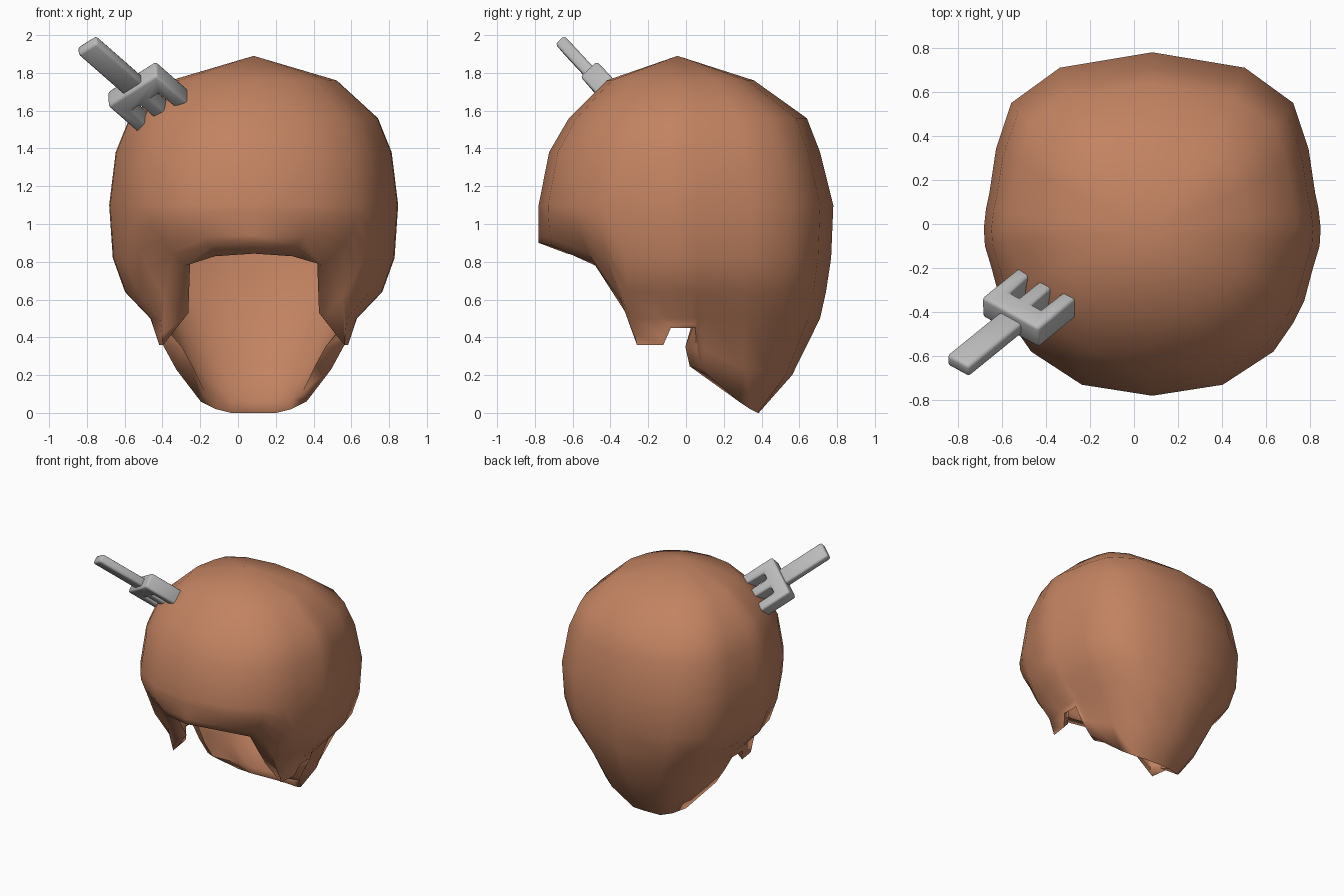
import bpy, bmesh, math
from mathutils import Vector, Matrix

if "Cube" in bpy.data.objects:
    bpy.data.objects.remove(bpy.data.objects["Cube"])


def material(name, rgb):
    m = bpy.data.materials.new(name)
    m.diffuse_color = (*rgb, 1)
    m.use_nodes = True
    m.node_tree.nodes["Principled BSDF"].inputs["Base Color"].default_value = m.diffuse_color
    return m


def finish(bm, name, mat, angle):
    bmesh.ops.recalc_face_normals(bm, faces=bm.faces[:])
    me = bpy.data.meshes.new(name)
    bm.to_mesh(me)
    bm.free()
    ob = bpy.data.objects.new(name, me)
    bpy.context.collection.objects.link(ob)
    me.materials.append(mat)
    bpy.ops.object.select_all(action='DESELECT')
    ob.select_set(True)
    bpy.context.view_layer.objects.active = ob
    bpy.ops.object.shade_smooth_by_angle(angle=math.radians(angle))
    return ob


brown = material("hair_brown", (0.54, 0.225, 0.12))
grey = material("metal_grey", (0.5, 0.5, 0.5))

# Hair: half outline at the widest level, front to back
WIDE_Z = 1.1
outline = [(0, -.78), (.32, -.73), (.55, -.58), (.64, -.45), (.69, -.35), (.73, -.2), (.76, -.1),
           (.765, -.02), (.755, .07), (.74, .14), (.71, .34), (.64, .55), (.42, .71), (0, .78)]
# Hem below each outline point: fringe, sideburn, ear notch, nape
hem = [(0, -.78, .9), (.22, -.71, .885), (.36, -.48, .78), (.37, -.3, .5), (.48, -.26, .36),
       (.5, -.12, .36), (.53, -.08, .45), (.53, .05, .45), (.47, .055, .34), (.41, .08, .23),
       (.28, .28, .06), (.2, .34, .02), (.12, .38, 0), (0, .385, 0)]
# Crown rings: height, width scale, front depth, back depth
crown = [(1.76, .575, .42, .36), (1.56, .86, .62, .64), (1.38, .955, .725, .71)]
# Rings below the widest level: height, width scale, back scale
lower = [(1.1, 1, 1), (.82, .975, .985), (.64, .89, .95), (.5, .715, .91)]

half = []
for i, ((x, y), h) in enumerate(zip(outline, hem)):
    col = [Vector((x * w, y / .78 * (f if y < 0 else b), z)) for z, w, f, b in crown]
    top, end = Vector((x, y, WIDE_Z)), Vector(h)
    if i < 4:
        # Fringe and temple curl under to the hem
        ctrl = Vector((x * 1.02, y, (WIDE_Z + end.z) / 2))
        for k in range(6):
            t = k / 5
            col.append(top * (1 - t) ** 2 + ctrl * 2 * t * (1 - t) + end * t * t)
    else:
        # Sides and back stay full, then tuck in to the hem
        for z, w, b in lower:
            s = .8 * (WIDE_Z - z) / (WIDE_Z - end.z)
            col.append(Vector((x * w, y + (end.y - y) * s if y < .2 else y * b, z)))
        mid = col[-1].lerp(end, .6)
        if y > .2:
            mid += Vector((x * .04, y * .06, 0))
        col += [mid, end]
    # Lining, from the hem back up to the crown
    c = Vector((0, 0, .95))
    inner = [c + (p - c) * .935 for p in reversed(col)]
    if end.y < -.6:
        inner[0] += Vector((0, .1, -.06))
    if i in (8, 9):
        inner[0] += Vector((-.06, -.055, -.03))
    half.append(col + inner)
mirrored = [[Vector((-p.x, p.y, p.z)) for p in col] for col in half[-2:0:-1]]
columns = half + mirrored

bm = bmesh.new()
shift = Vector((.083, 0, 0))
grid = [[bm.verts.new(p + shift) for p in col] for col in columns]
peak = bm.verts.new(Vector((0, -.045, 1.89)) + shift)
lining_peak = bm.verts.new(Vector((0, -.045, 1.83)) + shift)
for i, a in enumerate(grid):
    b = grid[(i + 1) % len(grid)]
    bm.faces.new((peak, a[0], b[0]))
    bm.faces.new((lining_peak, b[-1], a[-1]))
    for k in range(len(a) - 1):
        bm.faces.new((a[k], a[k + 1], b[k + 1], b[k]))
finish(bm, "hair", brown, 80)

# Fork: flat outlines (across, along), laid along the fork's axis
along = Vector((.16, .13, -.14)).normalized()
across = Vector((.24, -.13, .15))
across = (across - along * across.dot(along)).normalized()
normal = across.cross(along)
if normal.z < 0:
    normal = -normal
rot = Matrix((across, along, normal)).transposed().to_4x4()
place = Matrix.Translation((-.8, -.645, 1.948)) @ rot


def fork_part(name, side, low, high):
    pts = side + [(-u, v) for u, v in reversed(side)]
    bm = bmesh.new()
    face = bm.faces.new([bm.verts.new((u, v, low)) for u, v in pts])
    ext = bmesh.ops.extrude_face_region(bm, geom=[face])
    for v in ext["geom"]:
        if isinstance(v, bmesh.types.BMVert):
            v.co.z += high - low
    bm.transform(place)
    ob = finish(bm, name, grey, 180)
    bev = ob.modifiers.new("soft_edges", 'BEVEL')
    bev.width = .016
    bev.segments = 2


fork_part("fork_handle", [(.065, 0), (.065, .42)], -.033, .033)
fork_part("fork_head", [(.168, .37), (.168, .64), (.096, .64), (.092, .48),
                        (.036, .48), (.036, .64)], -.055, .065)
